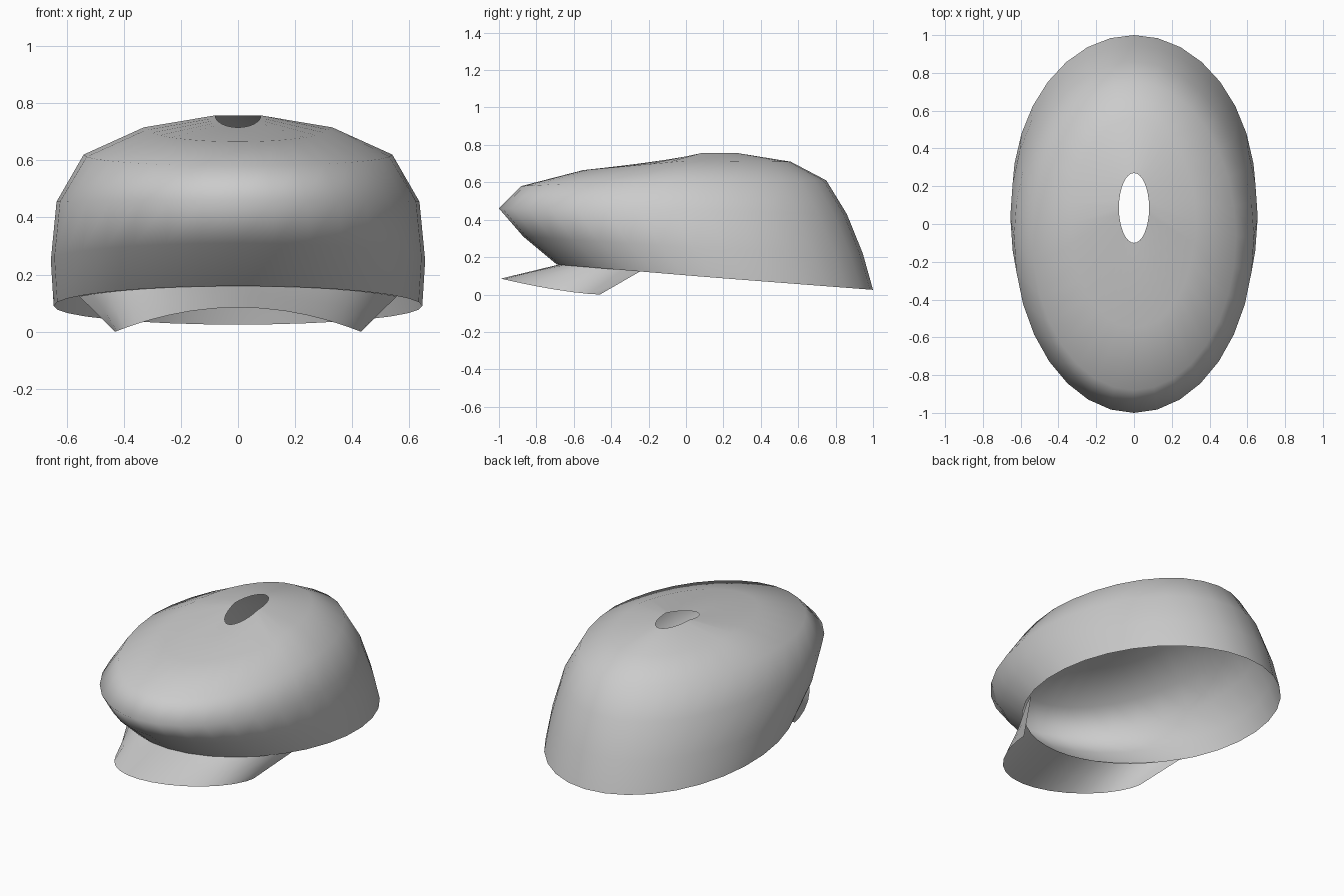
import bpy
import bmesh
from math import sin, cos, pi, radians

if "Cube" in bpy.data.objects:
    bpy.data.objects.remove(bpy.data.objects["Cube"], do_unlink=True)

SEGMENTS = 32

cloth = bpy.data.materials.new("grey cloth")
cloth.use_nodes = True
grey = (0.6, 0.6, 0.6, 1)
cloth.diffuse_color = grey
cloth.node_tree.nodes["Principled BSDF"].inputs["Base Color"].default_value = grey


def loft(name, rows, closed):
    """Skin rows of points with quads and shade them smooth."""
    bm = bmesh.new()
    grid = [[bm.verts.new(p) for p in row] for row in rows]
    count = len(rows[0])
    for low, high in zip(grid, grid[1:]):
        for i in range(count if closed else count - 1):
            j = (i + 1) % count
            bm.faces.new((low[i], low[j], high[j], high[i]))
    mesh = bpy.data.meshes.new(name)
    bm.to_mesh(mesh)
    bm.free()
    mesh.materials.append(cloth)
    for face in mesh.polygons:
        face.use_smooth = True
    obj = bpy.data.objects.new(name, mesh)
    bpy.context.collection.objects.link(obj)
    return obj


def ring_point(ring, angle):
    """Point on an oval ring; angle 0 is the front, positive towards +x."""
    half_width, front_y, front_z, mid_z, back_y, back_z = ring
    c = cos(angle)
    y = (front_y + back_y) / 2 - c * (back_y - front_y) / 2
    z = mid_z + abs(c) * ((front_z if c > 0 else back_z) - mid_z)
    return (half_width * sin(angle), y, z)


# Crown: half width, front y, front z, middle z, back y, back z
crown_rings = [
    (0.645, -0.69, 0.16, 0.09, 1.00, 0.025),
    (0.655, -0.87, 0.31, 0.25, 0.945, 0.22),
    (0.635, -1.00, 0.46, 0.455, 0.86, 0.43),
    (0.54, -0.88, 0.58, 0.62, 0.75, 0.61),
    (0.33, -0.55, 0.665, 0.715, 0.56, 0.71),
    (0.08, -0.10, 0.715, 0.757, 0.27, 0.757),
]
loft("cap_crown",
     [[ring_point(r, 2 * pi * i / SEGMENTS) for i in range(SEGMENTS)]
      for r in crown_rings], True)


# Brim: a curved sheet from the crown's lower edge to an arched outer edge
def brim_point(s, t):
    x0, y0, z0 = ring_point(crown_rings[0], s * radians(61))
    x0, y0 = x0 * 0.985, y0 + 0.01
    a = s * pi / 2
    x1 = 0.43 * sin(a)
    y1 = -0.46 - 0.53 * max(cos(a), 0) ** 1.36
    z1 = 0.085 * cos(a) ** 2
    return (x0 + (x1 - x0) * t, y0 + (y1 - y0) * t, z0 + (z1 - z0) * t)


STEPS = 16
loft("cap_brim",
     [[brim_point(2 * i / STEPS - 1, t) for i in range(STEPS + 1)]
      for t in (1, 0.5, 0)], False)
